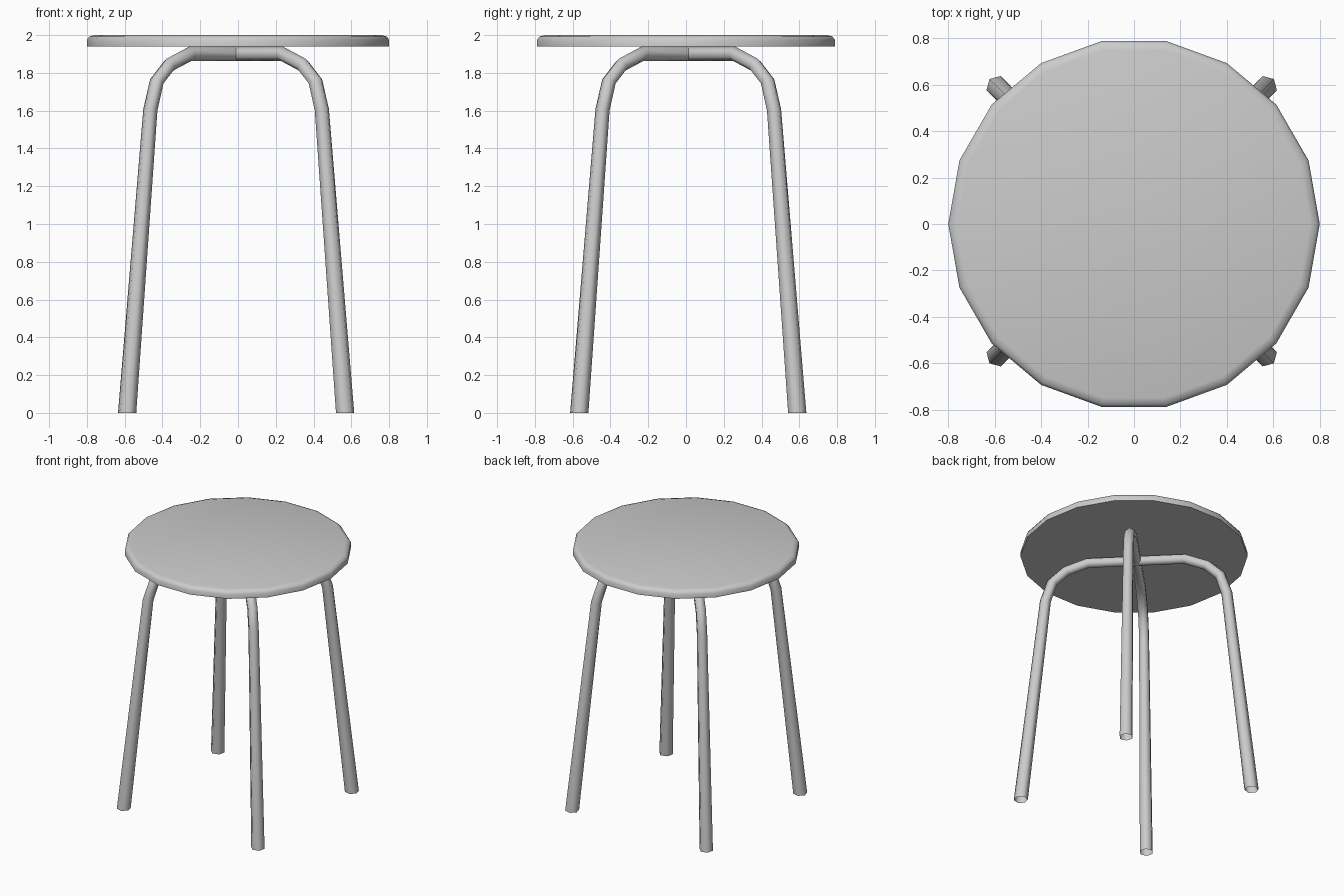
import bpy, bmesh, math
from mathutils import Vector

if "Cube" in bpy.data.objects:
    bpy.data.objects.remove(bpy.data.objects["Cube"])


def finish(bm, name, angle=40):
    bmesh.ops.recalc_face_normals(bm, faces=bm.faces)
    mesh = bpy.data.meshes.new(name)
    bm.to_mesh(mesh)
    bm.free()
    obj = bpy.data.objects.new(name, mesh)
    bpy.context.collection.objects.link(obj)
    bpy.ops.object.select_all(action='DESELECT')
    obj.select_set(True)
    bpy.context.view_layer.objects.active = obj
    bpy.ops.object.shade_smooth_by_angle(angle=math.radians(angle))
    return obj


def bridge(bm, rings):
    for a, b in zip(rings, rings[1:]):
        n = len(a)
        for i in range(n):
            j = (i + 1) % n
            bm.faces.new((a[i], a[j], b[j], b[i]))


# Seat: 18-sided disc with a softened upper edge and flat underside
bm = bmesh.new()
rings = []
for r, z in [(0.8, 1.94), (0.8, 1.975), (0.788, 1.992), (0.76, 2.0)]:
    rings.append([bm.verts.new((r * math.cos(math.tau * i / 18),
                                r * math.sin(math.tau * i / 18), z))
                  for i in range(18)])
bridge(bm, rings)
bm.faces.new(rings[0])
bm.faces.new(rings[-1])
finish(bm, "seat", 50)

# Leg arch half profile: distance along x (and y), height, tube radius
half = [(0.577, 0.0, 0.05), (0.454, 1.605, 0.039), (0.42, 1.755, 0.039),
        (0.353, 1.842, 0.039), (0.243, 1.901, 0.039)]
centre = Vector((-0.01, 0.012, 0))


def leg_arch(name, heading):
    out = Vector((math.cos(heading), math.sin(heading), 0))
    side = Vector((-out.y, out.x, 0))
    up = Vector((0, 0, 1))
    path = [(-d, z, r) for d, z, r in half] + [(d, z, r) for d, z, r in reversed(half)]
    pts = [centre + out * d * math.sqrt(2) + up * z for d, z, r in path]
    bm = bmesh.new()
    rings = []
    last = len(pts) - 1
    for k, p in enumerate(pts):
        if k == 0:
            tangent = up
        elif k == last:
            tangent = -up
        else:
            tangent = ((p - pts[k - 1]).normalized() + (pts[k + 1] - p).normalized()).normalized()
        normal = side.cross(tangent).normalized()
        r = path[k][2]
        rings.append([bm.verts.new(p + normal * r * math.cos(math.tau * i / 6)
                                   + side * r * math.sin(math.tau * i / 6))
                      for i in range(6)])
    # Open hexagonal tube
    bridge(bm, rings)
    finish(bm, name, 65)


# Two crossing tubular arches make the four legs
leg_arch("leg_arch_a", math.radians(45))
leg_arch("leg_arch_b", math.radians(135))
